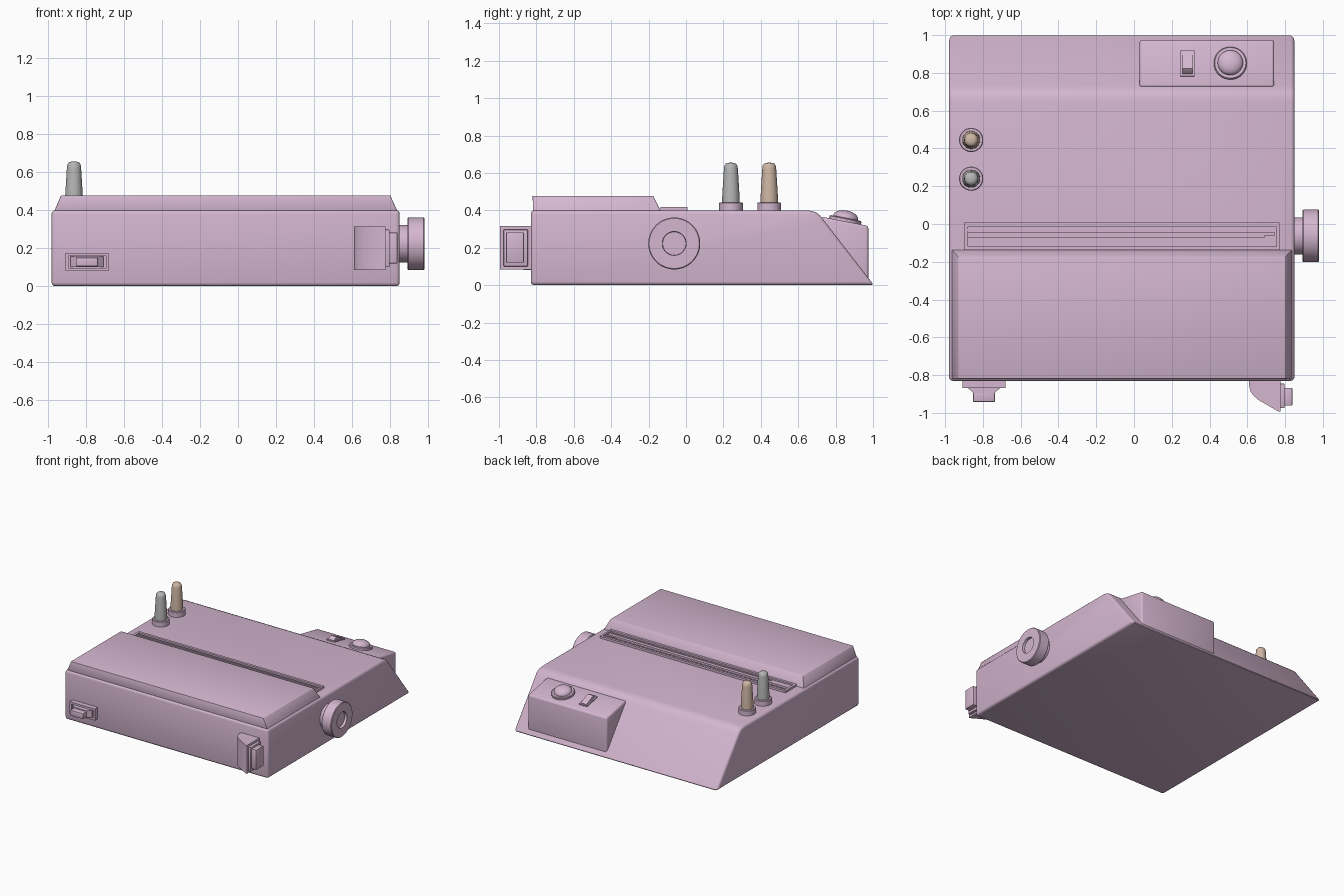
import bpy, bmesh, math
from mathutils import Matrix, Vector

if "Cube" in bpy.data.objects:
    bpy.data.objects.remove(bpy.data.objects["Cube"])


def material(name, rgb):
    m = bpy.data.materials.new(name)
    m.diffuse_color = (*rgb, 1)
    m.use_nodes = True
    m.node_tree.nodes["Principled BSDF"].inputs["Base Color"].default_value = m.diffuse_color
    return m


PINK = material("pink", (0.66, 0.47, 0.63))
GREY = material("grey", (0.46, 0.47, 0.46))
TAN = material("tan", (0.62, 0.47, 0.37))


def make(name, bm, mat=PINK, bevel=0, segs=3, cutters=(), angle=35):
    """Turn a bmesh into an object, baking bevel and cuts."""
    bmesh.ops.recalc_face_normals(bm, faces=bm.faces)
    me = bpy.data.meshes.new(name)
    bm.to_mesh(me)
    bm.free()
    ob = bpy.data.objects.new(name, me)
    bpy.context.collection.objects.link(ob)
    if bevel:
        b = ob.modifiers.new("bevel", 'BEVEL')
        b.width, b.segments = bevel, segs
        b.limit_method, b.angle_limit = 'ANGLE', math.radians(40)
    for c in cutters:
        m = ob.modifiers.new("cut", 'BOOLEAN')
        m.operation, m.object, m.solver = 'DIFFERENCE', c, 'EXACT'
    bpy.context.view_layer.update()
    dg = bpy.context.evaluated_depsgraph_get()
    ob.data = bpy.data.meshes.new_from_object(ob.evaluated_get(dg))
    ob.modifiers.clear()
    ob.data.materials.clear()
    ob.data.materials.append(mat)
    bpy.ops.object.select_all(action='DESELECT')
    ob.select_set(True)
    bpy.context.view_layer.objects.active = ob
    bpy.ops.object.shade_smooth_by_angle(angle=math.radians(angle))
    return ob


def loft(lower, upper):
    """Solid between two matching rings of points."""
    bm = bmesh.new()
    a = [bm.verts.new(p) for p in lower]
    b = [bm.verts.new(p) for p in upper]
    bm.faces.new(a)
    bm.faces.new(b)
    n = len(a)
    for i in range(n):
        j = (i + 1) % n
        bm.faces.new((a[i], a[j], b[j], b[i]))
    return bm


def box(x0, x1, y0, y1, z0, z1):
    ring = [(x0, y0), (x1, y0), (x1, y1), (x0, y1)]
    return loft([(x, y, z0) for x, y in ring], [(x, y, z1) for x, y in ring])


def prism_x(profile, x0, x1):
    return loft([(x0, y, z) for y, z in profile], [(x1, y, z) for y, z in profile])


def prism_z(profile, z0, z1):
    return loft([(x, y, z0) for x, y in profile], [(x, y, z1) for x, y in profile])


def lathe(profile, matrix, n=48):
    """Revolve (radius, height) points about local z."""
    bm = bmesh.new()
    rings = []
    for r, h in profile:
        if r == 0:
            rings.append([bm.verts.new((0, 0, h))] * n)
        else:
            rings.append([bm.verts.new((r * math.cos(2 * math.pi * i / n),
                                        r * math.sin(2 * math.pi * i / n), h)) for i in range(n)])
    for a, b in zip(rings, rings[1:]):
        for i in range(n):
            j = (i + 1) % n
            bm.faces.new(list(dict.fromkeys((a[i], a[j], b[j], b[i]))))
    bm.transform(matrix)
    return bm


def cutter(name, bm):
    ob = make(name, bm)
    ob.hide_render = True
    return ob


# Slot cutters
recess = cutter("recess_cutter", box(-0.88, 0.755, -0.118, -0.012, 0.404, 0.5))
slot = cutter("slot_cutter", box(-0.88, 0.745, -0.072, -0.044, 0.30, 0.5))

# Main wedge-backed body
body = [(-0.83, 0), (1.005, 0), (0.733, 0.352), (0.718, 0.371), (0.70, 0.386),
        (0.68, 0.395), (0.65, 0.40), (-0.83, 0.40)]
make("body", prism_x(body, -0.98, 0.85), bevel=0.02, cutters=[slot])

# Raised lid with sloped sides and back
low = [(-0.965, -0.818), (0.837, -0.818), (0.837, -0.135), (-0.965, -0.135)]
top = [(-0.93, -0.82), (0.80, -0.82), (0.80, -0.175), (-0.93, -0.175)]
make("lid", loft([(x, y, 0.396) for x, y in low], [(x, y, 0.478) for x, y in top]),
     bevel=0.004, segs=2)

# Slot surround and inner guide rails
make("slot_frame", box(-0.90, 0.77, -0.137, 0.008, 0.39, 0.417), cutters=[recess, slot])
make("slot_rail_back", box(-0.88, 0.75, -0.038, -0.026, 0.40, 0.411))
make("slot_rail_front", box(-0.70, 0.75, -0.108, -0.098, 0.40, 0.409))
make("slot_end_stop", box(0.69, 0.748, -0.074, -0.058, 0.30, 0.402))
for c in (recess, slot):
    bpy.data.objects.remove(c)

# Two pegs in collars
for tag, y, mat in (("front", 0.24, GREY), ("back", 0.445, TAN)):
    at = Matrix.Translation((-0.862, y, 0))
    make(tag + "_peg_collar", lathe([(0, 0.39), (0.064, 0.39), (0.064, 0.438), (0.06, 0.442),
                                     (0.05, 0.442), (0, 0.442)], at))
    make(tag + "_peg", lathe([(0, 0.42), (0.048, 0.42), (0.046, 0.48), (0.0375, 0.62), (0.035, 0.638),
                              (0.028, 0.649), (0.018, 0.654), (0, 0.655)], at), mat)

# Control box on the back slope
box_prof = [(0.725, 0.366), (0.975, 0.317), (0.975, 0.022), (0.70, 0.20)]
make("control_box", prism_x(box_prof, 0.03, 0.742), bevel=0.014)
tilt = Matrix.Rotation(-math.atan2(0.049, 0.25), 4, 'X')


def on_panel(x, y):
    return Matrix.Translation((x, y, 0.366 - (y - 0.725) * 0.196)) @ tilt


# Dome button with ring
make("dial_ring", lathe([(0, -0.01), (0.087, -0.01), (0.087, 0.013), (0.082, 0.018), (0.07, 0.018),
                         (0, 0.018)], on_panel(0.51, 0.85)))
dome = [(0, 0.0), (0.067, 0.0)] + [(0.067 * math.cos(t), 0.022 + 0.036 * math.sin(t))
                                   for t in (i * math.pi / 16 for i in range(8))] + [(0, 0.058)]
make("dial_dome", lathe(dome, on_panel(0.51, 0.85)))

# Rocker switch
bm = box(-0.036, 0.036, -0.07, 0.07, -0.01, 0.008)
bm.transform(on_panel(0.283, 0.85))
make("switch_frame", bm)
bm = prism_x([(-0.06, 0), (0.06, 0), (0.06, 0.012), (-0.034, 0.034), (-0.056, 0.012)], -0.026, 0.026)
bm.transform(on_panel(0.283, 0.85))
make("switch_rocker", bm)

# Side knob with dished centre
knob = [(0, -0.01), (0.098, -0.01), (0.098, 0.042), (0.135, 0.042), (0.139, 0.047), (0.139, 0.125),
        (0.134, 0.130), (0.064, 0.130), (0.062, 0.110), (0, 0.110)]
make("side_knob", lathe(knob, Matrix.Translation((0.85, -0.063, 0.223)) @
                        Matrix.Rotation(math.pi / 2, 4, 'Y'), 64))

# Front slider: framed plate, tapered neck and grip
hole = cutter("slider_hole", box(-0.89, -0.695, -1.0, -0.85, 0.096, 0.160))
make("slider_frame", box(-0.907, -0.681, -0.868, -0.82, 0.081, 0.175), cutters=[hole])
bpy.data.objects.remove(hole)
neck = [(-0.88, -0.84), (-0.88, -0.868), (-0.85, -0.895), (-0.738, -0.895), (-0.708, -0.868), (-0.708, -0.84)]
make("slider_neck", prism_z(neck, 0.10, 0.156))
make("slider_grip", box(-0.852, -0.736, -0.942, -0.88, 0.104, 0.150), bevel=0.005, segs=2)

# Front lever bracket with curved outer side
bracket = [(0.61, -0.82), (0.61, -0.86), (0.618, -0.888), (0.634, -0.91), (0.66, -0.932),
           (0.765, -0.993), (0.775, -0.994), (0.775, -0.82)]
make("lever_bracket", prism_z(bracket, 0.085, 0.315))
make("lever_plate", box(0.77, 0.797, -0.975, -0.845, 0.10, 0.297), bevel=0.004, segs=2)
make("lever_button", box(0.79, 0.838, -0.962, -0.867, 0.12, 0.282), bevel=0.004, segs=2)
